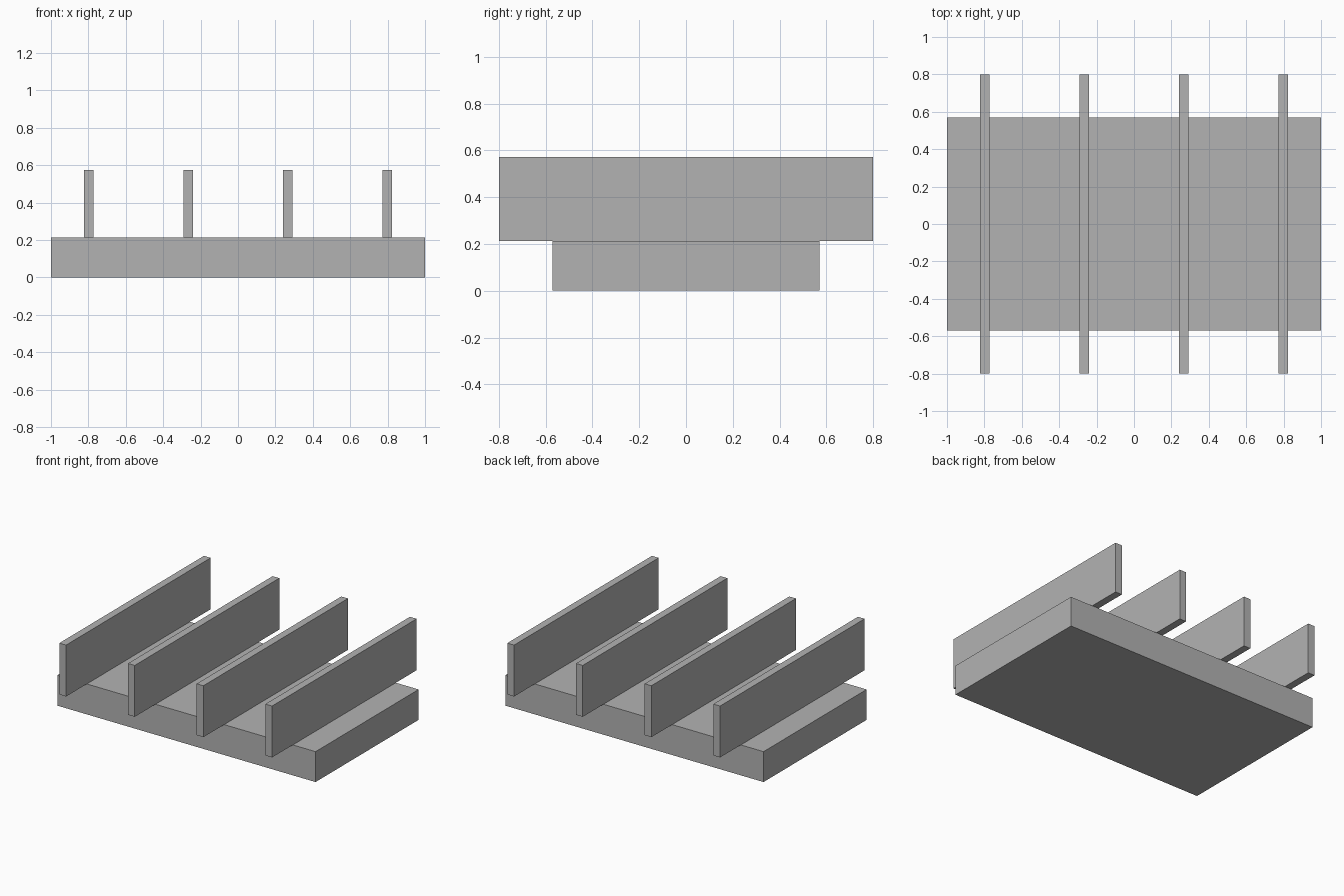
import bpy

cube = bpy.data.objects.get("Cube")
if cube:
    bpy.data.objects.remove(cube, do_unlink=True)

GREY = (0.45, 0.45, 0.45, 1)
mat = bpy.data.materials.new("plain_grey")
mat.use_nodes = True
mat.diffuse_color = GREY
mat.node_tree.nodes["Principled BSDF"].inputs["Base Color"].default_value = GREY


def box(name, size, centre):
    bpy.ops.mesh.primitive_cube_add(size=1, location=centre)
    obj = bpy.context.object
    obj.name = name
    obj.scale = size
    bpy.ops.object.transform_apply(location=False, rotation=False, scale=True)
    obj.data.materials.append(mat)
    return obj


BASE_H = 0.213
TOP = 0.573
FIN_GAP = 0.532

# Base slab
box("base_slab", (2, 1.14, BASE_H), (0, 0, BASE_H / 2))

# Four upright fins, overhanging the slab front and back
for i in range(4):
    box(f"fin_{i + 1}", (0.052, 1.6, TOP - BASE_H),
        ((i - 1.5) * FIN_GAP, 0, (TOP + BASE_H) / 2))
